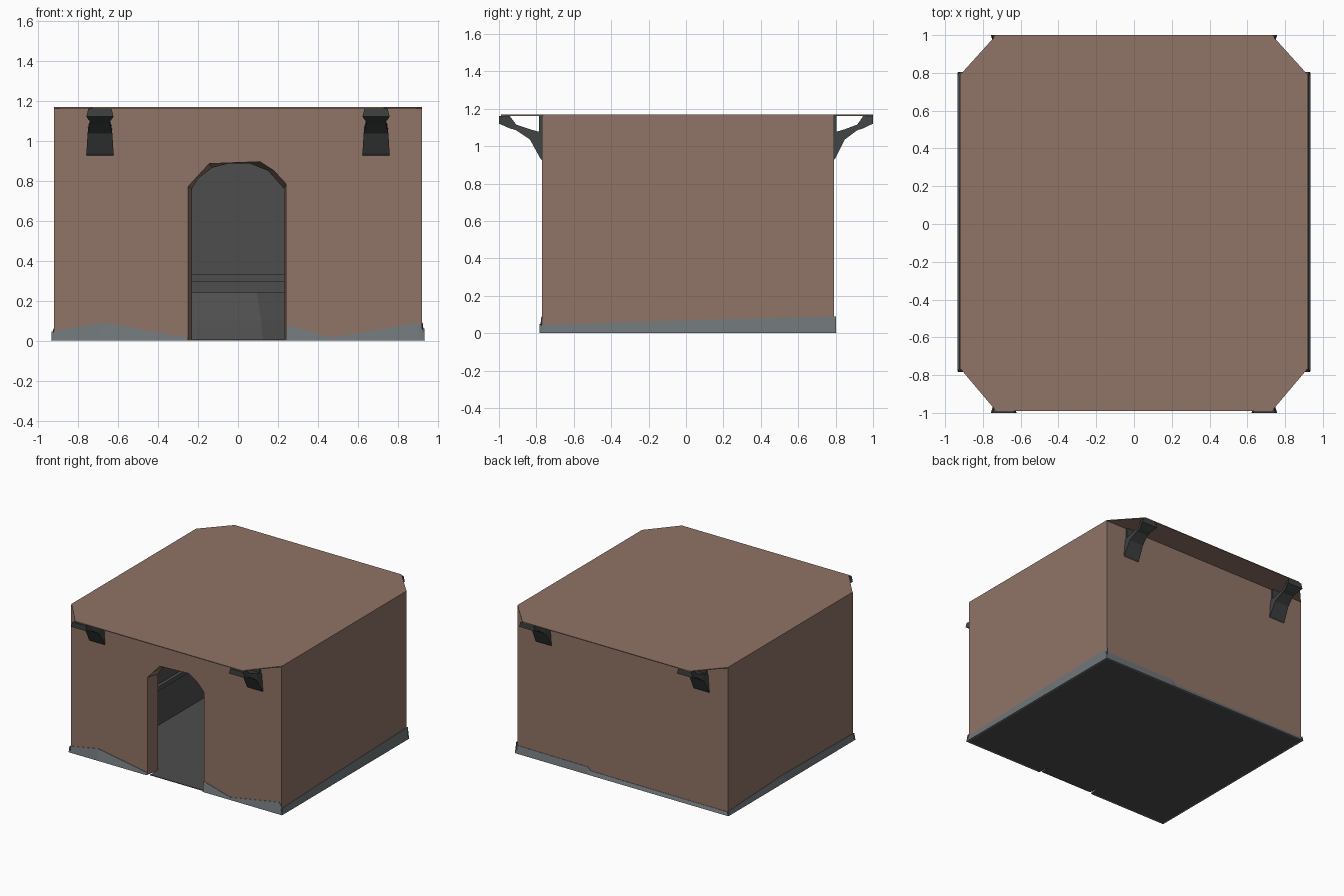
import bpy, bmesh

if "Cube" in bpy.data.objects:
    bpy.data.objects.remove(bpy.data.objects["Cube"])

XW, YF, YB, H = 0.92, -0.77, 0.79, 1.162      # outer walls
XL, XR, RF, RB, C = -0.66, 0.61, -0.67, 0.645, 1.12  # inner room


def mat(name, r, g, b):
    m = bpy.data.materials.new(name)
    m.diffuse_color = (r, g, b, 1)
    m.use_nodes = True
    m.node_tree.nodes["Principled BSDF"].inputs["Base Color"].default_value = m.diffuse_color
    return m


CLAY = mat("clay", 0.28, 0.175, 0.135)
DARK = mat("dark_grey", 0.075, 0.075, 0.075)
IRON = mat("iron", 0.05, 0.055, 0.055)
STONE = mat("stone", 0.16, 0.18, 0.19)


def build(name, verts, faces, mats, slots=None, closed=True):
    bm = bmesh.new()
    vs = [bm.verts.new(v) for v in verts]
    for i, f in enumerate(faces):
        face = bm.faces.new([vs[k] for k in f])
        face.material_index = slots[i] if slots else 0
    if closed:
        bmesh.ops.recalc_face_normals(bm, faces=bm.faces)
    me = bpy.data.meshes.new(name)
    bm.to_mesh(me)
    bm.free()
    for m in mats:
        me.materials.append(m)
    ob = bpy.data.objects.new(name, me)
    bpy.context.collection.objects.link(ob)
    return ob


def loft(name, rings, m):
    """Closed solid through rings of equal point count."""
    n = len(rings[0])
    faces = [list(range(n)), list(range((len(rings) - 1) * n, len(rings) * n))]
    for r in range(len(rings) - 1):
        for k in range(n):
            a, b = r * n + k, r * n + (k + 1) % n
            faces.append([a, b, b + n, a + n])
    return build(name, [v for r in rings for v in r], faces, [m])


def box(name, x0, x1, y0, y1, z0, z1, m):
    plan = [(x0, y0), (x1, y0), (x1, y1), (x0, y1)]
    return loft(name, [[(x, y, z) for x, y in plan] for z in (z0, z1)], m)


# House body: thick walls, open arched doorway, inner room
arch_out = [(-.25, 0), (-.25, .77), (-.2, .825), (-.145, .885), (-.02, .89),
            (.11, .895), (.18, .85), (.24, .785), (.24, 0)]
arch_in = [(-.23, 0), (-.23, .76), (-.2, .81), (-.13, .865), (-.05, .885),
           (.06, .885), (.15, .85), (.23, .76), (.23, 0)]
n = len(arch_out)
fo = [(-XW, 0)] + arch_out + [(XW, 0), (XW, H), (-XW, H)]
fi = [(XL, 0)] + arch_in + [(XR, 0), (XR, C), (XL, C)]
N = len(fo)
verts = [(x, YF, z) for x, z in fo] + [(x, RF, z) for x, z in fi]
verts += [(x, YB, z) for x, z in (fo[0], fo[-3], fo[-2], fo[-1])]
verts += [(x, RB, z) for x, z in (fi[0], fi[-3], fi[-2], fi[-1])]
faces, slots = [], []
for s, back, slot in ((0, 2 * N, 0), (N, 2 * N + 4, 1)):
    corner = [s, s + N - 3, s + N - 2, s + N - 1]
    faces += [list(range(s, s + N)), list(range(back, back + 4))]
    faces += [[corner[i], corner[j], back + j, back + i]
              for i, j in ((1, 2), (2, 3), (3, 0))]
    slots += [slot] * 5
for k in range(1, n):
    faces.append([k, k + 1, N + k + 1, N + k])
    slots.append(0)
faces.append([0, 2 * N, 2 * N + 1, N - 3, n, N + n, 2 * N - 3,
              2 * N + 5, 2 * N + 4, N, N + 1, 1])
slots.append(1)
build("house_walls", verts, faces, [CLAY, DARK], slots)

# Roof slab with clipped corners
roof = [(-.73, -.99), (.73, -.99), (.92, -.765), (.92, .79),
        (.73, 1), (-.73, 1), (-.92, .79), (-.92, -.765)]
loft("roof", [[(x, y, z) for x, y in roof] for z in (H, 1.168)], CLAY)

# Room floor, wall ledge and the broken block at the back of the room
box("floor", XL, XR, RF, RB, 0, 0.005, DARK)
box("doorstep", -.23, .23, YF, RF, 0, 0.005, DARK)
for nm, x0, x1, y0, y1 in (("back", XL, XR, RB - .025, RB),
                           ("left", XL, XL + .025, RF, RB),
                           ("right", XR - .025, XR, RF, RB),
                           ("front_left", XL, -.25, RF, RF + .025),
                           ("front_right", .25, XR, RF, RF + .025)):
    box("ledge_" + nm, x0, x1, y0, y1, .295, .33, DARK)
plan = [(.36, .64), (.32, .33), (.125, .245), (-.21, .26), (-.47, .32), (-.47, .64)]
loft("room_block", [[(x * s, .64 + (y - .64) * s, z) for x, y in plan]
                    for z, s in ((.005, 1), (.1, .93), (.24, .75))], DARK)


# Curved braces holding the roof overhang
def bracket(name, cx, wall, tip):
    d = tip - wall
    sec = [(-.02, .92, 1.05, .068), (.04, .935, 1.075, .068), (.28, 1.035, 1.09, .062),
           (.6, 1.085, 1.115, .05), (.75, 1.095, 1.161, .05), (1, 1.12, 1.161, .068)]
    rings = [[(cx - w, wall + t * d, a), (cx + w, wall + t * d, a),
              (cx + w * .85, wall + t * d, b), (cx - w * .85, wall + t * d, b)]
             for t, a, b, w in sec]
    loft(name, rings, IRON)
    ys = sorted((wall, wall + d * .07))
    box(name + "_plate", cx - .05, cx + .05, ys[0], ys[1], 1.04, 1.161, IRON)


for side, cx in (("left", -.69), ("right", .69)):
    bracket("front_bracket_" + side, cx, YF, -1.0)
    bracket("back_bracket_" + side, cx, YB, 1.0)


# Uneven flared stone footing: (x, y, height) along each wall
def footing(name, pts, nx, ny):
    rings = []
    for x, y, h in pts:
        rings.append([(x, y, 0), (x + nx * .014, y + ny * .014, 0),
                      (x + nx * .003, y + ny * .003, h), (x, y, h)])
    loft(name, rings, STONE)


footing("footing_front_left", [(-.932, YF, .045), (-.68, YF, .09), (-.25, YF, .015)], 0, -1)
footing("footing_front_right", [(.24, YF, .08), (.47, YF, .015), (.9, YF, .09), (.932, YF, .045)], 0, -1)
footing("footing_right", [(XW, YF - .012, .045), (XW, .2, .075), (XW, YB + .012, .09)], 1, 0)
footing("footing_back", [(.932, YB, .06), (.3, YB, .055), (.28, YB, .03), (-.932, YB, .025)], 0, 1)
footing("footing_left", [(-XW, YB + .012, .03), (-XW, .1, .06), (-XW, YF - .012, .05)], -1, 0)
